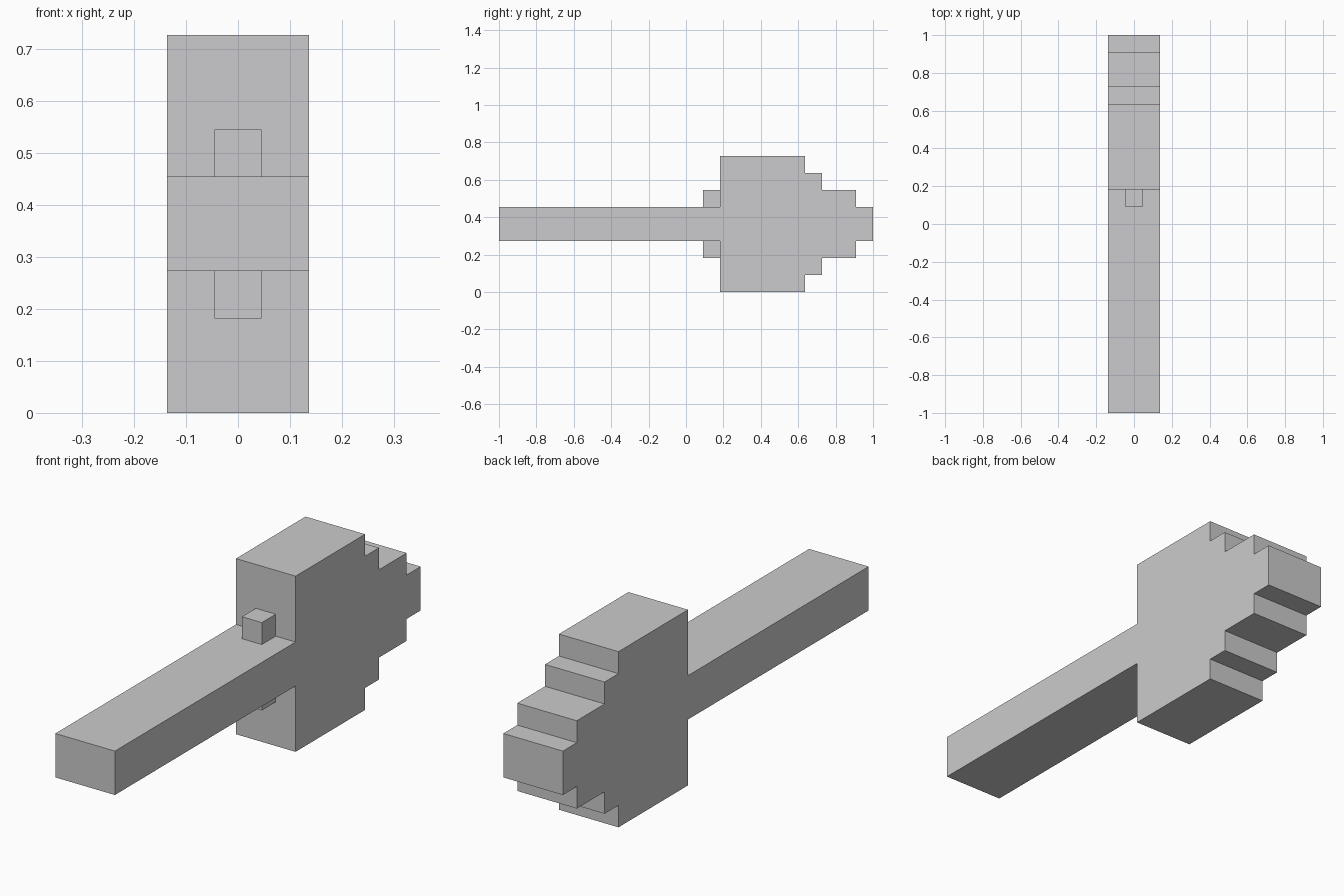
import bpy, bmesh

if "Cube" in bpy.data.objects:
    bpy.data.objects.remove(bpy.data.objects["Cube"])

U = 1 / 11          # one grid step of the blocky design
MID = 4             # height of the symmetry line, in steps

grey = bpy.data.materials.new("plain grey")
grey.diffuse_color = (0.6, 0.6, 0.61, 1)
grey.use_nodes = True
grey.node_tree.nodes["Principled BSDF"].inputs["Base Color"].default_value = grey.diffuse_color


def extrude_profile(name, points, width):
    """Solid from a (y, z) outline in grid steps, centred on x = 0."""
    bm = bmesh.new()
    face = bm.faces.new([bm.verts.new((-width / 2 * U, y * U, z * U)) for y, z in points])
    result = bmesh.ops.extrude_face_region(bm, geom=[face])
    moved = [v for v in result["geom"] if isinstance(v, bmesh.types.BMVert)]
    bmesh.ops.translate(bm, verts=moved, vec=(width * U, 0, 0))
    bmesh.ops.recalc_face_normals(bm, faces=bm.faces)
    mesh = bpy.data.meshes.new(name)
    bm.to_mesh(mesh)
    bm.free()
    mesh.materials.append(grey)
    obj = bpy.data.objects.new(name, mesh)
    bpy.context.collection.objects.link(obj)
    return obj


# Handle and stepped head as one solid: (y start, y end, half height)
steps = [(-11, 2, 1), (2, 7, 4), (7, 8, 3), (8, 10, 2), (10, 11, 1)]
upper = [(y, MID + h) for y0, y1, h in steps for y in (y0, y1)]
lower = [(y, 2 * MID - z) for y, z in reversed(upper)]
extrude_profile("handle_and_head", upper + lower, 3)

# Small pegs above and below the handle, against the head
for name, z in (("upper_peg", 5), ("lower_peg", 2)):
    extrude_profile(name, [(1, z), (2, z), (2, z + 1), (1, z + 1)], 1)
